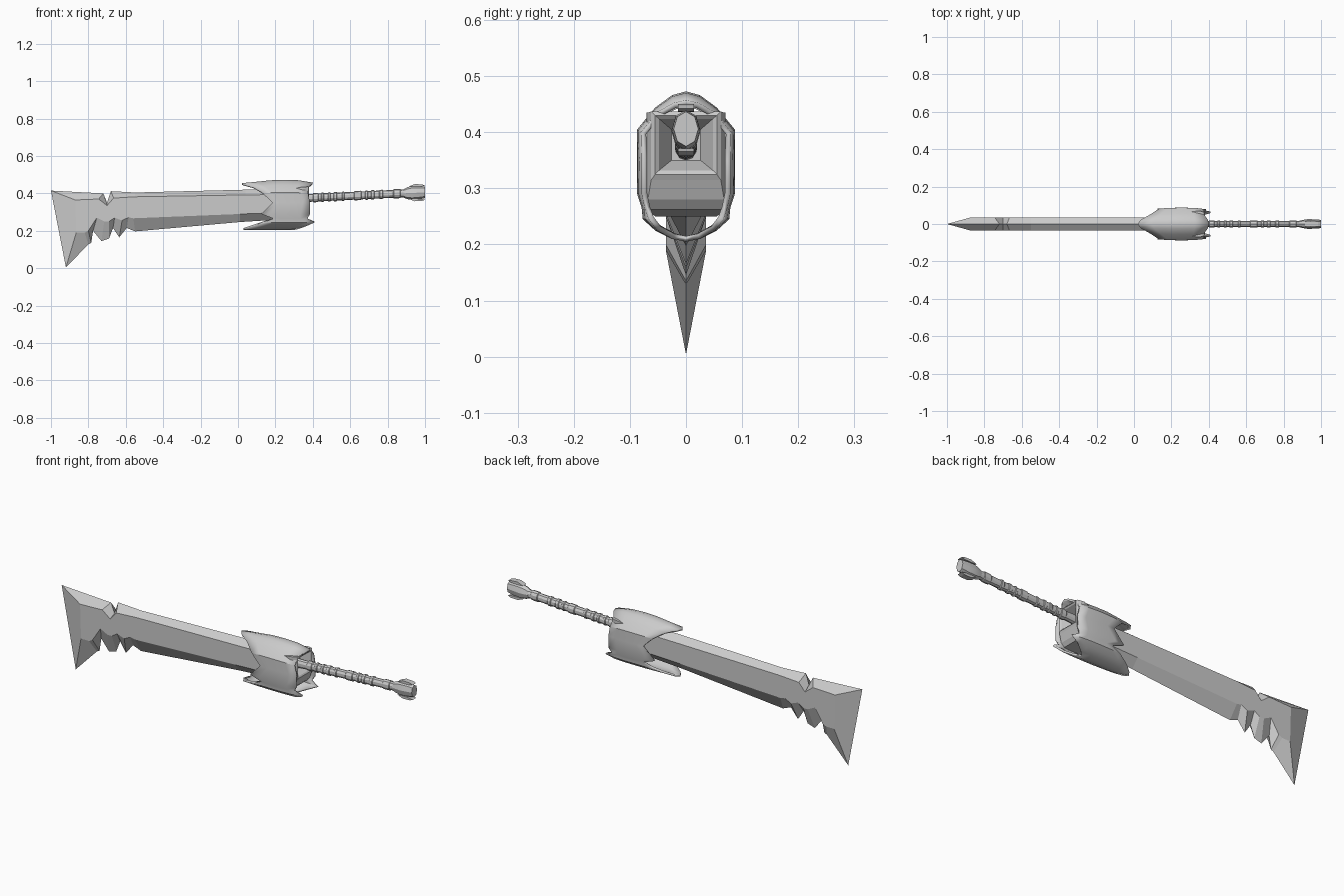
import bpy, bmesh, math

if "Cube" in bpy.data.objects:
    bpy.data.objects.remove(bpy.data.objects["Cube"])


def make(name, verts, faces, smooth=None):
    me = bpy.data.meshes.new(name)
    me.from_pydata(verts, [], faces)
    bm = bmesh.new()
    bm.from_mesh(me)
    bmesh.ops.remove_doubles(bm, verts=bm.verts, dist=1e-5)
    bmesh.ops.recalc_face_normals(bm, faces=bm.faces)
    bm.to_mesh(me)
    bm.free()
    ob = bpy.data.objects.new(name, me)
    bpy.context.collection.objects.link(ob)
    if smooth:
        bpy.ops.object.select_all(action='DESELECT')
        ob.select_set(True)
        bpy.context.view_layer.objects.active = ob
        bpy.ops.object.shade_smooth_by_angle(angle=math.radians(smooth))
    return ob


def loft(name, rings, smooth=None):
    """Skin equal-sized closed rings and cap both ends."""
    n = len(rings[0])
    verts = [v for r in rings for v in r]
    faces = [(k*n + i, k*n + (i+1) % n, (k+1)*n + (i+1) % n, (k+1)*n + i)
             for k in range(len(rings)-1) for i in range(n)]
    faces += [tuple(range(n)), tuple(range(len(verts)-n, len(verts)))]
    return make(name, verts, faces, smooth)


# Blade: sharp outline on y=0 paired with an inset outline on both flats
blade = [  # edge x, z, flat x, z
    (-1.0, .415, -.87, .365), (-.72, .40, -.745, .37), (-.70, .35, -.70, .335),
    (-.68, .412, -.665, .375), (-.55, .405, -.55, .382), (.04, .42, .04, .392),
    (.30, .425, .30, .395), (.30, .265, .30, .30), (.01, .247, .01, .29),
    (-.55, .197, -.56, .267), (-.595, .215, -.585, .272), (-.635, .165, -.62, .255),
    (-.668, .215, -.66, .27), (-.69, .158, -.69, .25), (-.73, .145, -.715, .25),
    (-.775, .20, -.755, .27), (-.785, .135, -.80, .20), (-.80, .128, -.82, .19),
    (-.92, .004, -.865, .19)]
n = len(blade)
T = .036
verts = [(a, 0, b) for a, b, c, d in blade]
for s in (-1, 1):
    verts += [(c, s*T, d) for a, b, c, d in blade]
faces = [tuple(range(n, 2*n)), tuple(range(2*n, 3*n))]
for o in (n, 2*n):
    faces += [(i, (i+1) % n, o + (i+1) % n, o + i) for i in range(n)]
make("blade", verts, faces)

# Guard shell: half section from top to bottom, each row with its own ends
rows = [  # y, z, left x, right x
    (0, .473, .02, .40), (.025, .466, .035, .395), (.055, .444, .085, .375),
    (.087, .405, .135, .375), (.087, .35, .185, .385), (.087, .29, .125, .385),
    (.079, .265, .19, .37), (.077, .245, .14, .41), (.055, .225, .085, .365),
    (.025, .21, .045, .325), (0, .205, .03, .30)]
bulge = [(0, .85), (.1, .92), (.2, 1), (.3, 1), (.36, .95), (.45, .8)]


def bulge_at(x):
    for (a, p), (b, q) in zip(bulge, bulge[1:]):
        if x <= b:
            return p + (q - p)*(x - a)/(b - a)


full = rows + [(-y, z, a, b) for y, z, a, b in rows[-2:0:-1]]
steps = 6
verts, faces = [], []
m = len(full)
for y, z, a, b in full:
    for k in range(steps):
        x = a + (b - a)*k/(steps - 1)
        zz = .34 + (z - .34)*(bulge_at(x) if z > .34 else 1)
        verts.append((x, y*bulge_at(x), zz))
for j in range(m):
    for k in range(steps - 1):
        p, q = j*steps + k, ((j+1) % m)*steps + k
        faces.append((p, p+1, q+1, q))
guard = make("guard_shell", verts, faces, 35)
sol = guard.modifiers.new("wall", 'SOLIDIFY')
sol.thickness = .01
sol.offset = -1


# Guard core with the rectangular recessed handle socket
def rect(x, y, z0, z1):
    return [(x, -y, z0), (x, y, z0), (x, y, z1), (x, -y, z1)]


loft("handle_socket", [
    rect(.21, .055, .25, .41), rect(.345, .07, .262, .435), rect(.36, .068, .28, .435),
    rect(.375, .062, .315, .437), rect(.38, .055, .325, .43), rect(.375, .048, .332, .424),
    rect(.33, .026, .35, .405)])


# Handle: ten-sided grip with raised wrap bands
def ring(x, ry, rz, sides=10, dz=0):
    zc = .377 + (x - .4)*.048 + dz
    return [(x, ry*math.sin(2*math.pi*i/sides), zc + rz*math.cos(2*math.pi*i/sides))
            for i in range(sides)]


grip = [ring(.32, .02, .024)]
for a, b in [(.40, .43), (.445, .46), (.48, .495), (.51, .53), (.555, .57),
             (.62, .66), (.68, .695), (.71, .73), (.755, .775), (.83, .87)]:
    grip += [ring(a, .018, .021), ring(a + .003, .021, .025),
             ring(b - .003, .021, .025), ring(b, .018, .021)]
grip.append(ring(.91, .018, .022))
loft("grip", grip, 30)

# Pommel: flared shield-shaped block
loft("pommel", [ring(x, y, z, 8) for x, y, z in
                [(.885, .018, .022), (.905, .022, .032), (.93, .026, .037),
                 (.965, .025, .036), (1.0, .022, .031)]], 25)

# Pommel plates above and below
for s, label in ((1, "upper"), (-1, "lower")):
    plate = [(.915, .034), (.945, .046), (.985, .044), (1.0, .038), (.98, .033), (.94, .032)]
    loft(label + "_pommel_plate",
         [[(x, y, .404 + s*h) for x, h in plate] for y in (-.014, .014)])
